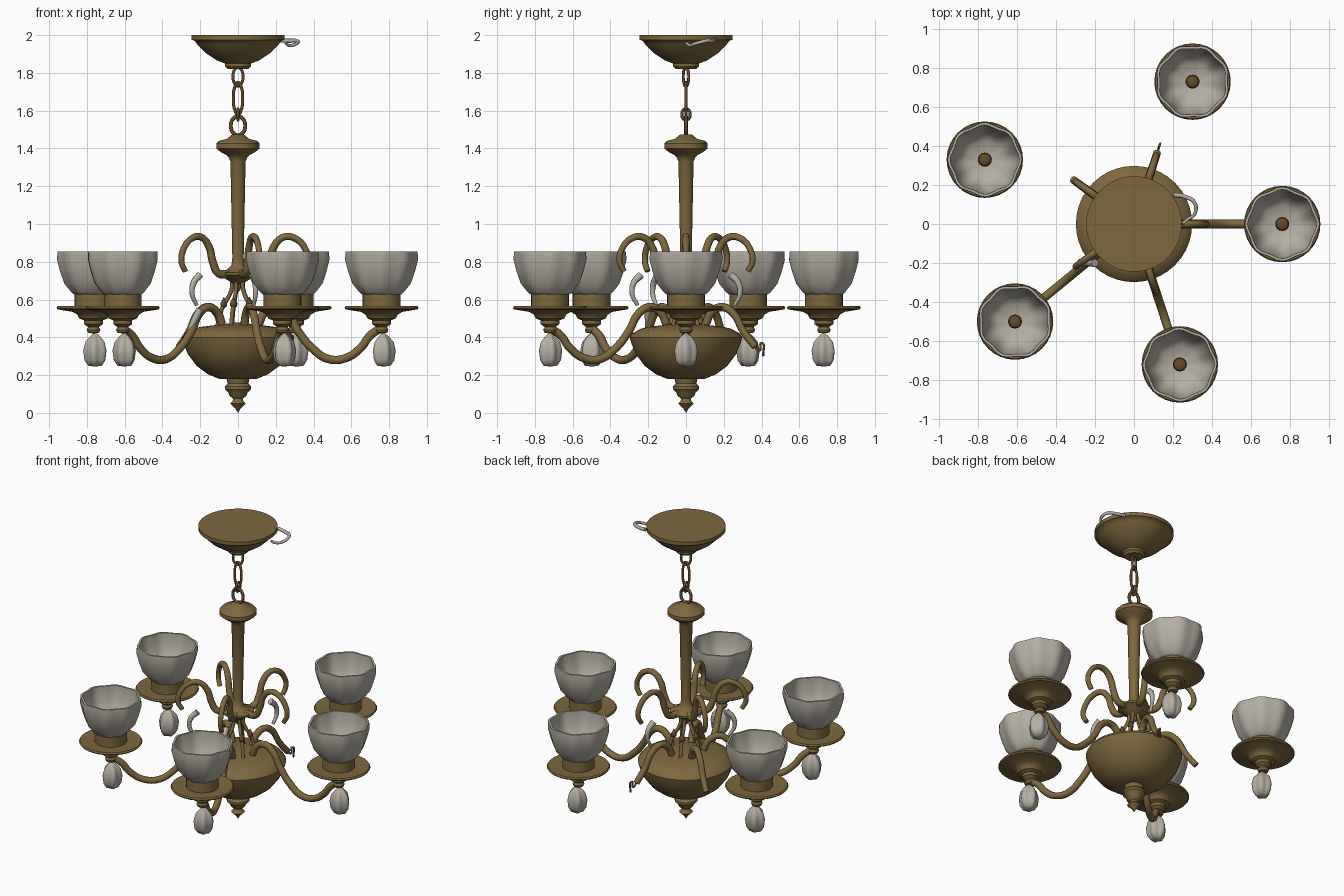
import bpy, bmesh, math
from mathutils import Vector

if "Cube" in bpy.data.objects:
    bpy.data.objects.remove(bpy.data.objects["Cube"])


def material(name, rgb):
    m = bpy.data.materials.new(name)
    m.use_nodes = True
    m.diffuse_color = (*rgb, 1)
    bsdf = m.node_tree.nodes["Principled BSDF"]
    bsdf.inputs["Base Color"].default_value = (*rgb, 1)
    bsdf.inputs["Roughness"].default_value = 0.6
    return m


BRASS = material("aged brass", (0.21, 0.14, 0.048))
BROWN = material("dark bronze", (0.14, 0.07, 0.022))
GLASS = material("frosted glass", (0.46, 0.43, 0.37))


def finish(obj, mat, angle=40):
    obj.data.materials.append(mat)
    bpy.ops.object.select_all(action='DESELECT')
    obj.select_set(True)
    bpy.context.view_layer.objects.active = obj
    bpy.ops.object.shade_smooth_by_angle(angle=math.radians(angle))
    return obj


def lathe(name, profile, mat, loc=(0, 0, 0), segs=32, lobes=0, depth=0, turn=0, angle=40):
    """Revolve (radius, z) points, optionally with a lobed outline."""
    bm = bmesh.new()
    rings = []
    for r, z in profile:
        ring = []
        for i in range(segs):
            a = math.tau * i / segs
            rr = r * (1 + depth * math.cos(lobes * a))
            ring.append(bm.verts.new((rr * math.cos(a + turn), rr * math.sin(a + turn), z)))
        rings.append(ring)
    for low, high in zip(rings, rings[1:]):
        for i in range(segs):
            j = (i + 1) % segs
            bm.faces.new((low[i], low[j], high[j], high[i]))
    bmesh.ops.remove_doubles(bm, verts=bm.verts, dist=1e-5)
    bmesh.ops.recalc_face_normals(bm, faces=bm.faces)
    mesh = bpy.data.meshes.new(name)
    bm.to_mesh(mesh)
    bm.free()
    obj = bpy.data.objects.new(name, mesh)
    obj.location = loc
    bpy.context.collection.objects.link(obj)
    return finish(obj, mat, angle)


def tube(name, points, radius, mat, taper=1.0, closed=False):
    """Sweep a round section along a smooth path."""
    cu = bpy.data.curves.new(name, 'CURVE')
    cu.dimensions = '3D'
    cu.bevel_depth = radius
    cu.bevel_resolution = 2
    cu.resolution_u = 6
    cu.use_fill_caps = True
    sp = cu.splines.new('BEZIER')
    sp.bezier_points.add(len(points) - 1)
    sp.use_cyclic_u = closed
    for i, (bp, p) in enumerate(zip(sp.bezier_points, points)):
        bp.co = p
        bp.handle_left_type = bp.handle_right_type = 'AUTO'
        bp.radius = 1 + (taper - 1) * i / (len(points) - 1)
    obj = bpy.data.objects.new(name, cu)
    bpy.context.collection.objects.link(obj)
    bpy.ops.object.select_all(action='DESELECT')
    obj.select_set(True)
    bpy.context.view_layer.objects.active = obj
    bpy.ops.object.convert(target='MESH')
    return finish(bpy.context.object, mat, 60)


def radial(path, angle):
    """Place (distance, z) points in the vertical plane at an angle."""
    return [Vector((r * math.cos(angle), r * math.sin(angle), z)) for r, z in path]


def link(name, z, half_width, half_height, turn, radius):
    pts = []
    for i in range(8):
        a = math.tau * i / 8
        w = half_width * math.cos(a)
        pts.append((w * math.cos(turn), w * math.sin(turn), z + half_height * math.sin(a)))
    tube(name, pts, radius, BROWN, closed=True)


# Ceiling canopy
lathe("canopy", [(0, 1.82), (0.055, 1.82), (0.07, 1.835), (0.07, 1.85), (0.11, 1.865),
                 (0.17, 1.905), (0.215, 1.95), (0.23, 1.97), (0.245, 1.975),
                 (0.245, 2), (0, 2)], BRASS, segs=40)

# Chain
link("chain_ring", 1.52, 0.038, 0.05, 0, 0.01)
link("chain_middle_link", 1.665, 0.024, 0.085, 0, 0.008)
link("chain_top_link", 1.78, 0.03, 0.05, 0.5, 0.008)
link("chain_lower_link", 1.58, 0.022, 0.03, math.pi / 2, 0.008)

# Central column with collar and hub
lathe("column", [(0, 0.64), (0.012, 0.65), (0.02, 0.68), (0.05, 0.7), (0.1, 0.73), (0.1, 0.742),
                 (0.06, 0.755), (0.035, 0.78), (0.03, 0.82), (0.04, 1.33), (0.048, 1.35),
                 (0.06, 1.365), (0.09, 1.38), (0.115, 1.4), (0.115, 1.425), (0.1, 1.44),
                 (0.06, 1.45), (0.03, 1.475), (0, 1.475)], BRASS)

# Bowl and turned finial
lathe("bowl", [(0.05, 0.18), (0.1, 0.18), (0.16, 0.205), (0.22, 0.25), (0.265, 0.31), (0.29, 0.37),
               (0.298, 0.4), (0.285, 0.42), (0.24, 0.445), (0.2, 0.455), (0.08, 0.47),
               (0, 0.48)], BRASS, segs=40)
lathe("finial", [(0, 0), (0.015, 0.025), (0.042, 0.05), (0.03, 0.06), (0.025, 0.075), (0.045, 0.09),
                 (0.05, 0.105), (0.07, 0.125), (0.07, 0.14), (0.055, 0.155), (0.06, 0.18),
                 (0.1, 0.185)], BRASS, segs=24)

# Rods, scrolls and arms around the centre
ARM = [(0.11, 0.47), (0.14, 0.53), (0.2, 0.56), (0.26, 0.53), (0.32, 0.43), (0.39, 0.345),
       (0.48, 0.285), (0.57, 0.29), (0.65, 0.345), (0.7, 0.41), (0.76, 0.45)]
SCROLL = [(0.06, 0.735), (0.13, 0.74), (0.165, 0.8), (0.19, 0.88), (0.24, 0.93),
          (0.3, 0.925), (0.355, 0.87), (0.37, 0.8), (0.345, 0.75)]
LAMPS = [(0.76, 0, True), (0.3, 0.73, False), (-0.765, 0.33, False),
         (-0.61, -0.5, True), (0.235, -0.72, True)]
for i, (x, y, joined) in enumerate(LAMPS):
    step = math.tau * i / 5
    tube(f"rod_{i}", radial([(0.11, 0.46), (0.085, 0.55), (0.035, 0.65), (0.03, 0.7)], step + 0.6),
         0.011, BRASS)
    lathe(f"rod_bead_{i}", [(0, -0.03), (0.016, -0.015), (0.018, 0), (0, 0.035)], BROWN,
          loc=radial([(0.075, 0.58)], step + 0.6)[0], segs=10)
    tube(f"scroll_{i}", radial(SCROLL, step), 0.023, BRASS, taper=0.65)
    if joined:
        scale = math.hypot(x, y) / 0.76
        path = [(r if r < 0.3 else 0.3 + (r - 0.3) * (1 + (scale - 1) * 1.65), z) for r, z in ARM]
        tube(f"arm_{i}", radial(path, math.atan2(y, x)), 0.022, BRASS)
    else:
        tube(f"arm_stub_{i}", radial(ARM[:5] + [(0.385, 0.35)], step), 0.023, BRASS, taper=0.85)

# Lamps: saucer, cup, glass shade, candle knob and hanging crystal
SAUCER = [(0, 0.42), (0.03, 0.425), (0.036, 0.44), (0.028, 0.455), (0.05, 0.47), (0.05, 0.49),
          (0.075, 0.5), (0.085, 0.52), (0.11, 0.535), (0.19, 0.548), (0.196, 0.556), (0.19, 0.565),
          (0.1, 0.56), (0.1, 0.63), (0, 0.63)]
SHADE = [(0, 0.625), (0.1, 0.627), (0.115, 0.64), (0.15, 0.685), (0.172, 0.75), (0.187, 0.81),
         (0.185, 0.855), (0.172, 0.855), (0.17, 0.81), (0.155, 0.75), (0.13, 0.69), (0.09, 0.655),
         (0, 0.65)]
CRYSTAL = [(0, 0.245), (0.035, 0.25), (0.052, 0.28), (0.058, 0.33), (0.048, 0.375),
           (0.025, 0.405), (0.008, 0.42), (0, 0.425)]
for i, (x, y, joined) in enumerate(LAMPS):
    at = (x, y, 0)
    lathe(f"saucer_{i}", SAUCER, BRASS, at)
    lathe(f"glass_shade_{i}", SHADE, GLASS, at, segs=48, lobes=8, depth=0.032, turn=0.4 * i, angle=60)
    lathe(f"lamp_knob_{i}", [(0.022, 0.64), (0.022, 0.67), (0.036, 0.69), (0.03, 0.715), (0, 0.73)],
          BROWN, at, segs=16)
    lathe(f"crystal_{i}", CRYSTAL, GLASS, (x + 0.01, y, 0), segs=30, lobes=5, depth=0.12,
          turn=i, angle=60)

# Loose glass strands on the scrolls, and one beside the canopy
for i in (1, 3, 4):
    tube(f"glass_strand_{i}", radial([(0.25, 0.73), (0.29, 0.69), (0.3, 0.63), (0.27, 0.57)],
                                     math.tau * i / 5), 0.02, GLASS, taper=0.5)
tube("glass_strand_low", [(-0.2, -0.2, 0.55), (-0.25, -0.2, 0.45), (-0.28, -0.19, 0.37)],
     0.02, GLASS, taper=0.5)
tube("canopy_strand", [(0.2, 0.15, 1.975), (0.26, 0.14, 1.97), (0.31, 0.11, 1.97), (0.31, 0.05, 1.955),
                       (0.27, 0.02, 1.945), (0.25, 0.0, 1.96)], 0.012, GLASS, taper=0.6)
# Loose wire at the end of a broken arm
tube("broken_wire", radial([(0.38, 0.36), (0.41, 0.33), (0.42, 0.37), (0.43, 0.3)], math.tau / 5),
     0.006, BROWN)
